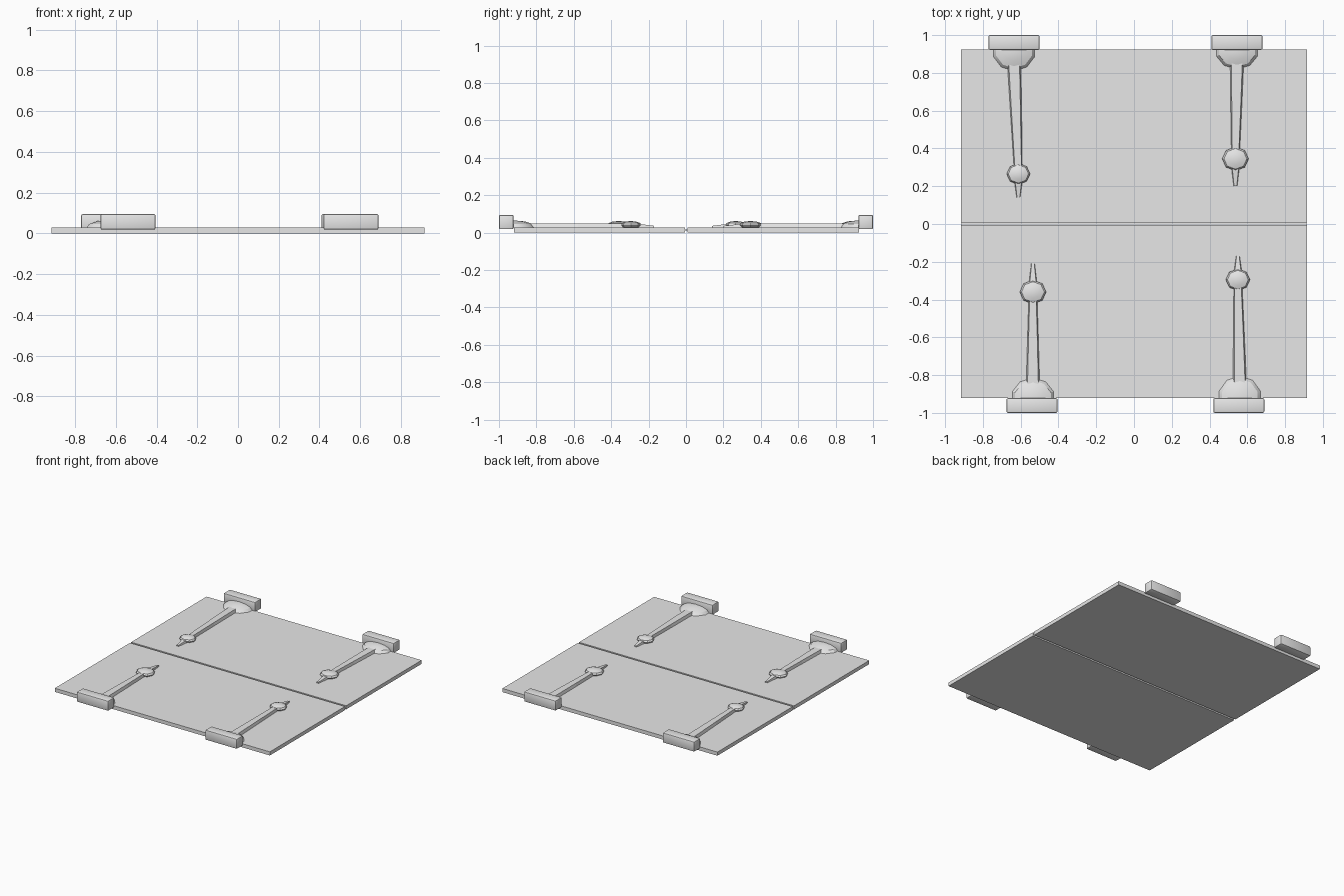
import bpy, bmesh
from mathutils import Vector

cube = bpy.data.objects.get("Cube")
if cube:
    bpy.data.objects.remove(cube, do_unlink=True)

grey = bpy.data.materials.new("light_grey")
grey.use_nodes = True
grey.diffuse_color = (0.8, 0.8, 0.8, 1)
grey.node_tree.nodes["Principled BSDF"].inputs["Base Color"].default_value = (0.8, 0.8, 0.8, 1)


def finish(name, bm, smooth=False):
    bmesh.ops.recalc_face_normals(bm, faces=bm.faces)
    mesh = bpy.data.meshes.new(name)
    bm.to_mesh(mesh)
    bm.free()
    obj = bpy.data.objects.new(name, mesh)
    bpy.context.collection.objects.link(obj)
    mesh.materials.append(grey)
    if smooth:
        bpy.ops.object.select_all(action='DESELECT')
        obj.select_set(True)
        bpy.context.view_layer.objects.active = obj
        bpy.ops.object.shade_smooth_by_angle()
    return obj


def box(name, low, high, bevel=0):
    bm = bmesh.new()
    bmesh.ops.create_cube(bm, size=1)
    low, high = Vector(low), Vector(high)
    for v in bm.verts:
        v.co = (low + high) / 2 + v.co * (high - low)
    if bevel:
        bmesh.ops.bevel(bm, geom=bm.edges, offset=bevel, segments=2, profile=0.5, affect='EDGES')
    return finish(name, bm, bevel > 0)


def dome(name, centre, radii, segments, cut_y=None):
    """Flattened low-poly ball, optionally cut off behind a line."""
    bm = bmesh.new()
    bmesh.ops.create_uvsphere(bm, u_segments=segments, v_segments=6, radius=1)
    for v in bm.verts:
        v.co = Vector(centre) + v.co * Vector(radii)
    cuts = [((0, 0, BASE), (0, 0, -1))]
    if cut_y:
        cuts.append(((0, cut_y, 0), (0, cut_y, 0)))
    for co, no in cuts:
        bmesh.ops.bisect_plane(bm, geom=bm.verts[:] + bm.edges[:] + bm.faces[:],
                               plane_co=co, plane_no=no, clear_outer=True)
        bmesh.ops.holes_fill(bm, edges=[e for e in bm.edges if e.is_boundary])
    return finish(name, bm, True)


def strap(name, stations):
    """Tapered bar with sloping sides; each station is x, y, half width, top."""
    bm = bmesh.new()
    rings = []
    for x, y, half, top in stations:
        section = [(-half, BASE), (-half * 0.8, top), (half * 0.8, top), (half, BASE)]
        rings.append([bm.verts.new((x + dx, y, z)) for dx, z in section])
    for a, b in zip(rings, rings[1:]):
        for i in range(4):
            j = (i + 1) % 4
            bm.faces.new((a[i], a[j], b[j], b[i]))
    bm.faces.new(rings[0])
    bm.faces.new(rings[-1])
    return finish(name, bm)


# Two boards with a narrow seam
BASE = 0.028
box("front_board", (-0.915, -0.92, 0), (0.915, -0.006, BASE))
box("rear_board", (-0.915, 0.008, 0), (0.915, 0.925, BASE))
box("seam_strip", (-0.914, -0.007, 0.012), (0.914, 0.009, 0.017))

# Clasps: name, side, block x, dome x, dome tip y, knob x, knob y, knob radius, tip y
clasps = [
    ("rear_left", 1, 0.545, 0.545, 0.825, 0.537, 0.345, 0.07, 0.2),
    ("rear_right", 1, -0.635, -0.635, 0.815, -0.612, 0.265, 0.062, 0.14),
    ("front_right", -1, -0.54, -0.535, 0.82, -0.535, 0.36, 0.07, 0.21),
    ("front_left", -1, 0.555, 0.56, 0.81, 0.55, 0.295, 0.064, 0.17),
]
for name, s, block_x, dome_x, dome_y, knob_x, knob_y, r, tip_y in clasps:
    ys = sorted((s * 0.922, s))
    box(name + "_block", (block_x - 0.135, ys[0], 0.018), (block_x + 0.135, ys[1], 0.095), 0.008)
    dome(name + "_dome", (dome_x, s * 0.92, BASE), (0.115, 0.925 - dome_y, 0.037), 10, s * 0.925)
    strap(name + "_strap", [(dome_x, s * 0.86, 0.036, 0.05),
                            ((dome_x + knob_x) / 2, s * (0.86 + knob_y) / 2, 0.029, 0.05),
                            (knob_x, s * knob_y, 0.021, 0.05)])
    dome(name + "_knob", (knob_x, s * knob_y, 0.04), (r, r * 0.9, 0.022), 8)
    strap(name + "_tip", [(knob_x, s * knob_y, 0.027, 0.052),
                          (knob_x, s * tip_y, 0.009, 0.036)])
